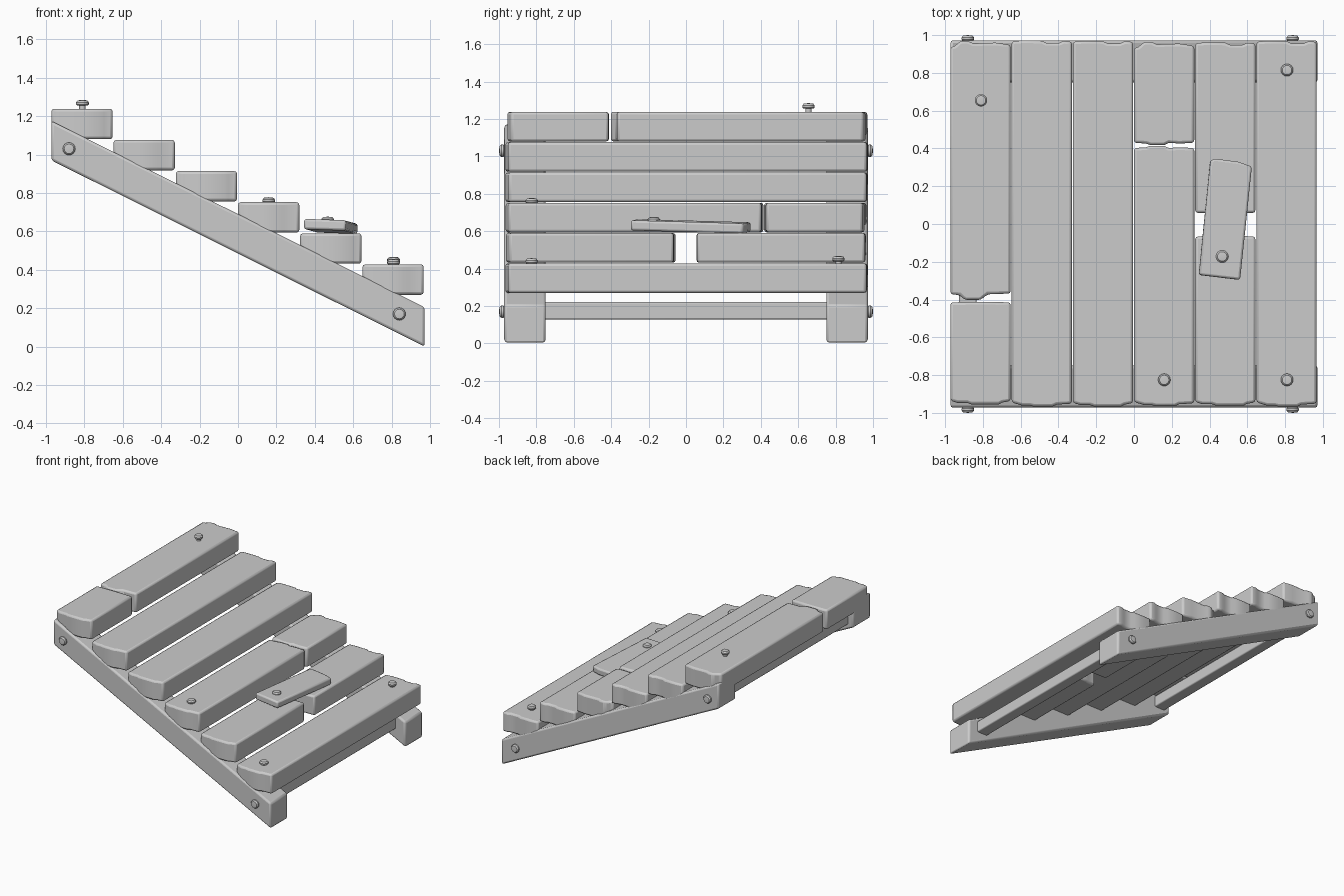
import bpy, bmesh, math
from mathutils import Vector, Matrix

if "Cube" in bpy.data.objects:
    bpy.data.objects.remove(bpy.data.objects["Cube"])


def finish(name, bm, bevel=0.014):
    bmesh.ops.recalc_face_normals(bm, faces=bm.faces)
    me = bpy.data.meshes.new(name)
    bm.to_mesh(me)
    bm.free()
    ob = bpy.data.objects.new(name, me)
    bpy.context.collection.objects.link(ob)
    if bevel:
        m = ob.modifiers.new("bevel", 'BEVEL')
        m.width, m.segments = bevel, 2
        m.limit_method, m.angle_limit = 'ANGLE', math.radians(35)
    bpy.context.view_layer.objects.active = ob
    bpy.ops.object.select_all(action='DESELECT')
    ob.select_set(True)
    bpy.ops.object.shade_smooth_by_angle(angle=math.radians(30))
    return ob


def prism(name, pts, vec, bevel=0.014):
    bm = bmesh.new()
    f = bm.faces.new([bm.verts.new(p) for p in pts])
    r = bmesh.ops.extrude_face_region(bm, geom=[f])
    bmesh.ops.translate(bm, vec=Vector(vec),
                        verts=[v for v in r['geom'] if isinstance(v, bmesh.types.BMVert)])
    return finish(name, bm, bevel)


def stud(name, loc, rot=(0, 0, 0), lift=0.0):
    # domed head on a thinner shank, lathed from a profile
    prof = [(0, -0.05), (0.017, -0.05), (0.017, lift), (0.027, lift), (0.033, lift + 0.007),
            (0.033, lift + 0.017), (0.025, lift + 0.027), (0, lift + 0.03)]
    bm = bmesh.new()
    vs = [bm.verts.new((r, 0, z)) for r, z in prof]
    es = [bm.edges.new(p) for p in zip(vs, vs[1:])]
    bmesh.ops.spin(bm, geom=vs + es, cent=(0, 0, 0), axis=(0, 0, 1),
                   angle=2 * math.pi, steps=16)
    bmesh.ops.remove_doubles(bm, verts=bm.verts, dist=1e-4)
    ob = finish(name, bm, 0)
    ob.location, ob.rotation_euler = loc, rot


# Chipped end shapes: (fraction across the board, inset from the end)
FLAT = [(0, 0.003), (0.5, 0), (1, 0.003)]
CHIP_A = [(0, 0.022), (0.17, 0.005), (0.3, 0.005), (0.36, 0), (0.68, 0), (0.75, 0.01), (1, 0.015)]
CHIP_B = [(0, 0.02), (0.12, 0.008), (0.28, 0.008), (0.35, 0), (0.8, 0), (0.86, 0.01), (1, 0.018)]
BACK_A = [(0, 0.005), (0.2, 0), (0.5, 0.002), (0.58, 0.014), (0.78, 0.014), (0.86, 0.003), (1, 0.006)]
BACK_B = [(0, 0.032), (0.07, 0.028), (0.17, 0), (0.3, 0.002), (0.38, 0.014), (0.75, 0.01), (1, 0.022)]
TOOTH = [(0, 0.03), (0.15, 0.026), (0.24, 0), (0.5, 0), (0.62, 0.03), (1, 0.034)]
BREAK = [(0, 0.012), (0.2, 0.008), (0.27, 0), (0.5, 0), (0.58, 0.012), (0.75, 0.008), (1, 0.012)]

W, H, X0 = 0.319, 0.158, -0.972


def tread(name, i, y0, y1, front, back):
    x, z = X0 + i * 0.324, 1.08 - i * 0.162
    pts = [(x + f * W, y0 + d, z) for f, d in front]
    pts += [(x + f * W, y1 - d, z) for f, d in reversed(back)]
    prism(name, pts, (0, 0, H))


# Treads, three of them broken in two
tread("tread_1_front", 0, -0.955, -0.412, CHIP_B, FLAT)
tread("tread_1_back", 0, -0.402, 0.970, TOOTH, BACK_B)
tread("tread_2", 1, -0.966, 0.972, CHIP_A, BACK_A)
tread("tread_3", 2, -0.966, 0.970, CHIP_B, BACK_A)
tread("tread_4_front", 3, -0.964, 0.414, CHIP_A, BREAK)
tread("tread_4_back", 3, 0.418, 0.965, BREAK, BACK_B)
tread("tread_5_front", 4, -0.962, -0.055, CHIP_B, BREAK)
tread("tread_5_back", 4, 0.056, 0.962, FLAT, BACK_A)
tread("tread_6", 5, -0.966, 0.970, CHIP_A, BACK_A)

# Sloping stringers with side bolts
for s, side in ((-1, "front"), (1, "back")):
    outline = [(-0.972, 0.97), (0.972, 0.0), (0.972, 0.205), (-0.972, 1.175)]
    prism(side + "_stringer", [(x, s * 0.972, z) for x, z in outline], (0, -s * 0.222, 0))
    for x, z, end in ((-0.88, 1.03, "upper"), (0.84, 0.17, "lower")):
        stud(f"{side}_{end}_bolt", (x, s * 0.97, z), (-s * math.pi / 2, 0, 0))

# Cross bars between the stringers
for x, z, end in ((-0.88, 1.03, "upper"), (0.84, 0.175, "lower")):
    h = 0.046
    prism(end + "_cross_bar", [(x + a * h, -0.8, z + b * h)
          for a, b in ((-1, -1), (1, -1), (1, 1), (-1, 1))], (0, 1.6, 0), 0.008)

# Loose repair plank laid over the broken fifth tread
plank = prism("repair_plank", [(-0.112, -0.308, -0.027), (0.108, -0.313, -0.027),
              (0.112, 0.29, -0.027), (0.04, 0.308, -0.027), (-0.09, 0.313, -0.027),
              (-0.11, 0.298, -0.027)], (0, 0, 0.054), 0.012)
plank.location = (0.484, 0.026, 0.626)
plank.rotation_euler = (math.radians(-1.6), math.radians(2), math.radians(-5.6))

# Nails
stud("nail_tread_1", (-0.81, 0.655, 1.238), lift=0.017)
stud("nail_tread_4", (0.16, -0.825, 0.752), lift=-0.004)
stud("nail_tread_6_front", (0.81, -0.825, 0.428), lift=-0.002)
stud("nail_tread_6_back", (0.81, 0.815, 0.428), lift=0.01)
stud("nail_plank", (0.467, -0.172, 0.655), lift=-0.008)
